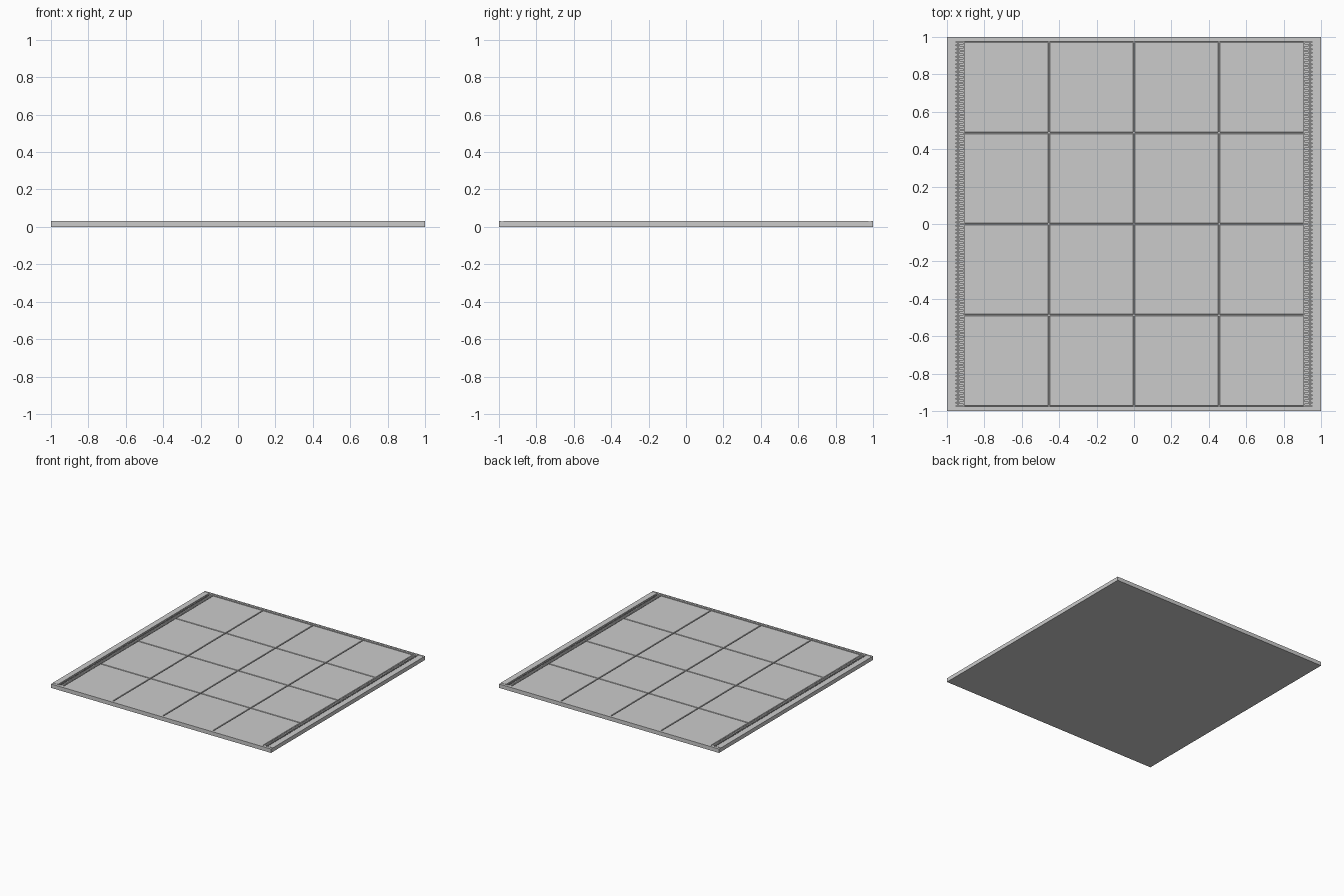
import bpy, bmesh
from mathutils import Matrix

if "Cube" in bpy.data.objects:
    bpy.data.objects.remove(bpy.data.objects["Cube"])

H = 0.032        # full height
FLOOR = 0.027    # top of the paving


def add_box(bm, x0, x1, y0, y1, z0, z1):
    m = Matrix.Translation(((x0 + x1) / 2, (y0 + y1) / 2, (z0 + z1) / 2))
    m = m @ Matrix.Diagonal((x1 - x0, y1 - y0, z1 - z0, 1))
    bmesh.ops.create_cube(bm, size=1, matrix=m)


def make(name, boxes, bevel=0):
    bm = bmesh.new()
    for b in boxes:
        add_box(bm, *b)
    me = bpy.data.meshes.new(name)
    bm.to_mesh(me)
    bm.free()
    ob = bpy.data.objects.new(name, me)
    bpy.context.collection.objects.link(ob)
    if bevel:
        mod = ob.modifiers.new("bevel", "BEVEL")
        mod.width = bevel
        mod.segments = 1
    return ob


def mirror_x(boxes):
    return boxes + [(-b[1], -b[0], *b[2:]) for b in boxes]


# Solid base slab
make("base_slab", [(-1, 1, -1, 1, 0, 0.018)])

# Four by four paving panels with thin seams
px, py, gap = 1.82 / 4, 1.95 / 4, 0.003
make("floor_panels", [
    (-0.91 + i * px + gap, -0.91 + (i + 1) * px - gap,
     -0.975 + j * py + gap, -0.975 + (j + 1) * py - gap, 0.018, FLOOR)
    for i in range(4) for j in range(4)], 0.002)

# Wide side kerbs
make("side_kerbs", mirror_x([(0.953, 1, -0.975, 0.975, 0.018, H)]))

# Front and back edging, stepped down on the inside
edges = []
for s in (-1, 1):
    for a, b, z in ((0.988, 1, H), (0.975, 0.988, H - 0.002)):
        edges.append((-1, 1, min(s * a, s * b), max(s * a, s * b), 0.018, z))
make("end_kerbs", edges)

# Drain gratings: two rows of slats either side of a narrow slot
n = 97
step = 1.95 / n
slats = []
for k in range(n):
    y = -0.975 + k * step
    slats += [(0.912, 0.936, y + 0.004, y + step - 0.004, 0.018, FLOOR),
              (0.946, 0.953, y + 0.004, y + step - 0.004, 0.018, FLOOR)]
make("drain_slats", mirror_x(slats))

# Rails lining the drain slot
make("drain_rails", mirror_x([
    (0.934, 0.937, -0.975, 0.975, 0.018, 0.029),
    (0.945, 0.948, -0.975, 0.975, 0.018, 0.029)]))
